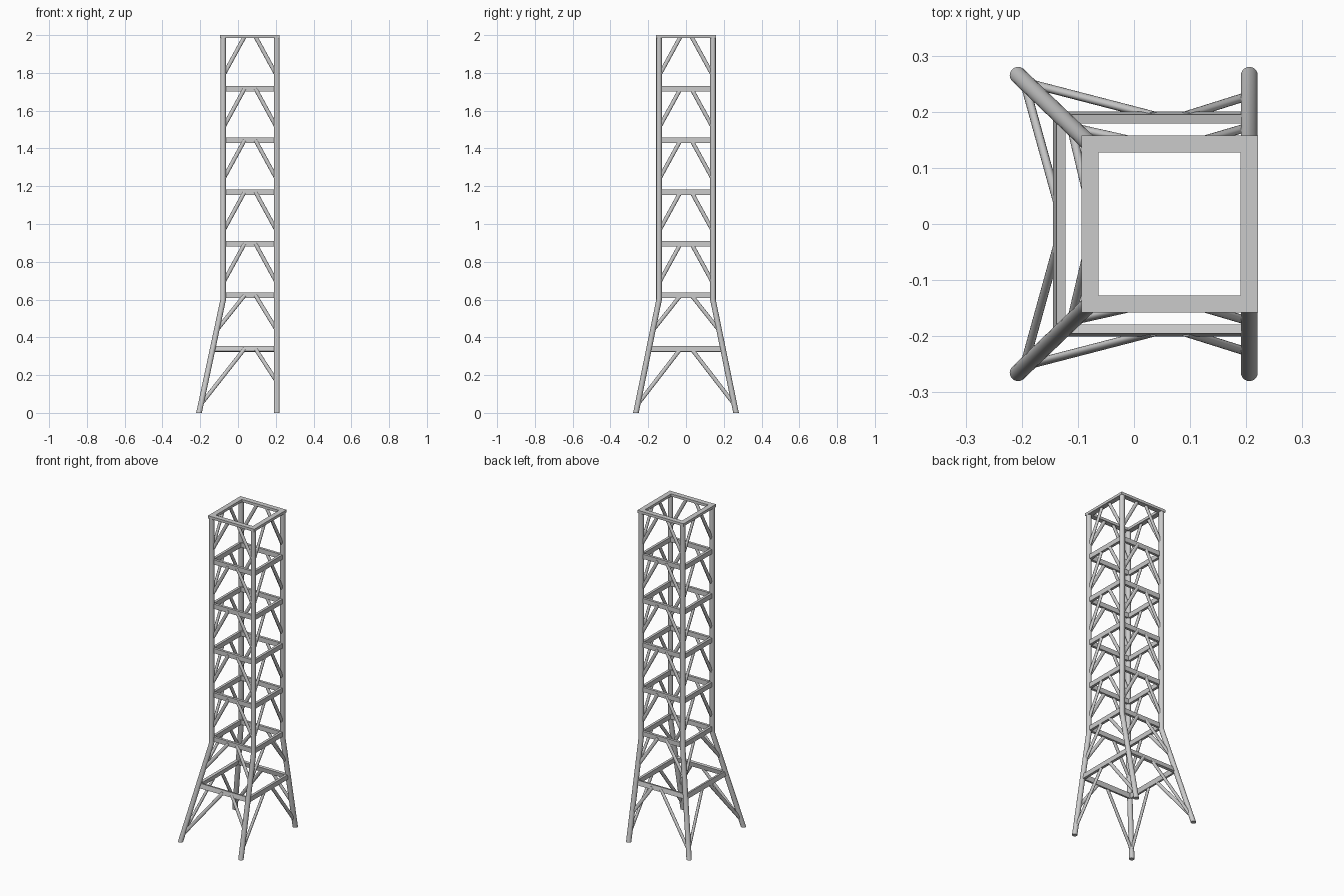
import bpy, bmesh, math
from mathutils import Vector

if "Cube" in bpy.data.objects:
    bpy.data.objects.remove(bpy.data.objects["Cube"])

XL, XR, YW = -0.0785, 0.2055, 0.1425      # shaft leg centres
FOOT_X, FOOT_Y, BEND = -0.2065, 0.265, 0.6
CX, APEX = (XL + XR) / 2, 0.029
LEG_R = 0.015
LEVELS = [0.339, 0.622, 0.895, 1.169, 1.443, 1.716, 1.992]
X, Y = Vector((1, 0, 0)), Vector((0, 1, 0))


def leg_point(sx, sy, z):
    """Centre of a leg at height z."""
    t = min(z / BEND, 1.0)
    x = XR if sx > 0 else FOOT_X + (XL - FOOT_X) * t
    return Vector((x, sy * (FOOT_Y + (YW - FOOT_Y) * t), z))


def make(name, bm, smooth=False):
    bmesh.ops.recalc_face_normals(bm, faces=bm.faces)
    me = bpy.data.meshes.new(name)
    bm.to_mesh(me)
    bm.free()
    ob = bpy.data.objects.new(name, me)
    bpy.context.collection.objects.link(ob)
    if smooth:
        bpy.ops.object.select_all(action='DESELECT')
        ob.select_set(True)
        bpy.context.view_layer.objects.active = ob
        bpy.ops.object.shade_smooth_by_angle(angle=math.radians(40))
    return ob


def loft(bm, rings):
    """Skin a list of point rings and cap both ends."""
    vs = [[bm.verts.new(p) for p in r] for r in rings]
    n = len(vs[0])
    for a, b in zip(vs, vs[1:]):
        for i in range(n):
            j = (i + 1) % n
            bm.faces.new((a[i], a[j], b[j], b[i]))
    bm.faces.new(vs[0][::-1])
    bm.faces.new(vs[-1])


def ellipse(c, u, v, n):
    return [c + math.cos(k * math.tau / n) * u + math.sin(k * math.tau / n) * v
            for k in range(n)]


def brace(bm, p, q, out, r_out=0.0075, r_in=0.0105, n=16):
    """Rounded strut from p to q, slightly flattened along out."""
    d = (q - p).normalized()
    v = d.cross(out).normalized()
    u = v.cross(d)
    loft(bm, [ellipse(c, u * r_out, v * r_in, n) for c in (p, q)])


def bar(bm, p, q, up, w, h):
    """Rectangular bar from p to q, with its height along up."""
    up = up.normalized()
    s = (q - p).normalized().cross(up)
    loft(bm, [[c + s * a * w / 2 + up * b * h / 2
               for a, b in ((-1, -1), (1, -1), (1, 1), (-1, 1))] for c in (p, q)])


# legs: splayed feet bending into the vertical shaft
for sx, sn in ((-1, "left"), (1, "right")):
    for sy, yn in ((-1, "front"), (1, "back")):
        bm = bmesh.new()
        loft(bm, [ellipse(leg_point(sx, sy, z), X * LEG_R, Y * LEG_R, 20)
                  for z in (0, BEND, 1.99)])
        make(f"{yn}_{sn}_leg", bm, True)

# each side: cross beams and pairs of slanted braces below them
sides = {"front": ((-1, -1), (1, -1), -Y), "right": ((1, -1), (1, 1), X),
         "back": ((1, 1), (-1, 1), Y), "left": ((-1, 1), (-1, -1), -X)}
for side, (a, b, out) in sides.items():
    beams, braces = bmesh.new(), bmesh.new()
    along_x = side in ("front", "back")
    inset = -out * (0.006 if along_x else 0.001)
    for i, z in enumerate(LEVELS):
        if i < len(LEVELS) - 1:
            p, q = leg_point(*a, z), leg_point(*b, z)
            up = leg_point(*a, z + 0.02) - leg_point(*a, z - 0.02)
            up[0 if along_x else 1] = 0
            bar(beams, p + inset, q + inset, up, 0.016, 0.029)
        for sx, sy in (a, b):
            top = leg_point(sx, sy, z)
            if along_x:
                top.x = CX + sx * APEX
            else:
                top.y = sy * APEX
            if i == 0:
                low = 0.165 if along_x and sx > 0 else 0.045
            else:
                low = z - (0.185 if i == 1 else 0.207)
            brace(braces, leg_point(sx, sy, low) + inset * 0.4, top + inset * 0.4, out)
    make(side + "_cross_beams", beams)
    make(side + "_braces", braces, True)

# flat square frame on top
bm = bmesh.new()
W, H = 0.031, 0.016
rings = []
for d, z in ((W / 2, 2 - H), (W / 2, 2), (-W / 2, 2), (-W / 2, 2 - H)):
    rings.append([bm.verts.new(p) for p in ((XL - d, -YW - d, z), (XR + d, -YW - d, z),
                                            (XR + d, YW + d, z), (XL - d, YW + d, z))])
for k in range(4):
    r, s = rings[k], rings[(k + 1) % 4]
    for i in range(4):
        j = (i + 1) % 4
        bm.faces.new((r[i], r[j], s[j], s[i]))
make("top_frame", bm)
